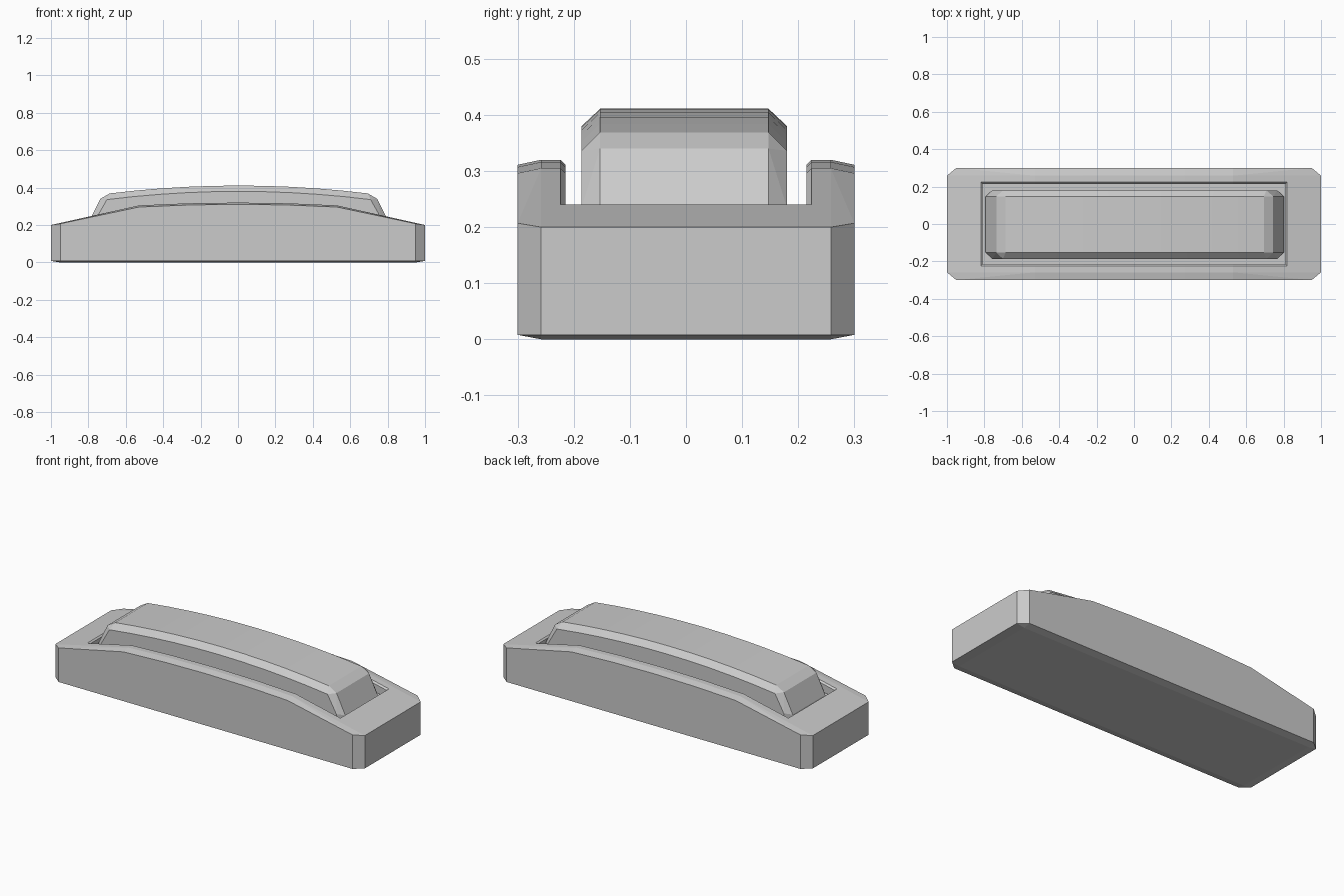
import bpy, bmesh, math

if "Cube" in bpy.data.objects:
    bpy.data.objects.remove(bpy.data.objects["Cube"])


def hull_object(name, points):
    """Faceted convex solid around the given points."""
    bm = bmesh.new()
    for p in points:
        bm.verts.new(p)
    res = bmesh.ops.convex_hull(bm, input=bm.verts)
    junk = {g for g in res["geom_interior"] + res["geom_unused"]
            if isinstance(g, bmesh.types.BMVert)}
    bmesh.ops.delete(bm, geom=list(junk), context='VERTS')
    bmesh.ops.dissolve_limit(bm, angle_limit=math.radians(0.4),
                             verts=bm.verts, edges=bm.edges)
    bmesh.ops.recalc_face_normals(bm, faces=bm.faces)
    mesh = bpy.data.meshes.new(name)
    bm.to_mesh(mesh)
    bm.free()
    obj = bpy.data.objects.new(name, mesh)
    bpy.context.collection.objects.link(obj)
    return obj


def mirrored(points):
    return [(sx * x, sy * y, z) for x, y, z in points
            for sx in (-1, 1) for sy in (-1, 1)]


# Base body: arched top, chamfered corners, top edge and underside
body = [(1, .258, .008), (1, .258, .2), (.95, .3, .008), (.95, .3, .207), (.95, .258, 0)]
for x, z in [(0, .32), (.27, .316), (.53, .305)]:
    body += [(x, .258, z), (x, .3, z - .009)]
base = hull_object("base", mirrored(body))

# Pocket recess cut into the top
PX, PY, FLOOR = .81, .215, .2
cutter = hull_object("pocket_cutter", mirrored([(PX, PY, FLOOR), (PX, PY, .5)]))
mod = base.modifiers.new("pocket", 'BOOLEAN')
mod.operation = 'DIFFERENCE'
mod.solver = 'EXACT'
mod.object = cutter
graph = bpy.context.evaluated_depsgraph_get()
cut_mesh = bpy.data.meshes.new_from_object(base.evaluated_get(graph))
base.modifiers.clear()
base.data = cut_mesh
bpy.data.objects.remove(cutter)

# Small chamfer on the pocket rim
bm = bmesh.new()
bm.from_mesh(base.data)


def on_rim(v):
    x, y, z = abs(v.co.x), abs(v.co.y), v.co.z
    return z > FLOOR + .02 and x < PX + .001 and y < PY + .001


rim = [e for e in bm.edges if all(on_rim(v) for v in e.verts)
       and any(all(abs(abs(v.co[a]) - w) < .001 for v in e.verts)
               for a, w in ((0, PX), (1, PY)))
       and (e.verts[0].co - e.verts[1].co).xy.length < 1.7
       and len(e.link_faces) == 2 and e.calc_face_angle(0) > .5]
bmesh.ops.bevel(bm, geom=rim, offset=.009, segments=1, affect='EDGES')
bm.to_mesh(base.data)
bm.free()

# Raised arched bar seated in the pocket, chamfered along its outline
bar = [(.797, .15, FLOOR), (.797, .15, .225), (.74, .15, .34),
       (.762, .183, FLOOR), (.762, .183, .235)]
for i in range(6):
    t = i / 5
    bar += [(.69 * t, .15, .411 - .042 * t * t),
            (.705 * t, .183, .380 - .044 * t * t)]
rocker = hull_object("rocker_bar", mirrored(bar))
rocker.location = (.004, -.003, 0)
